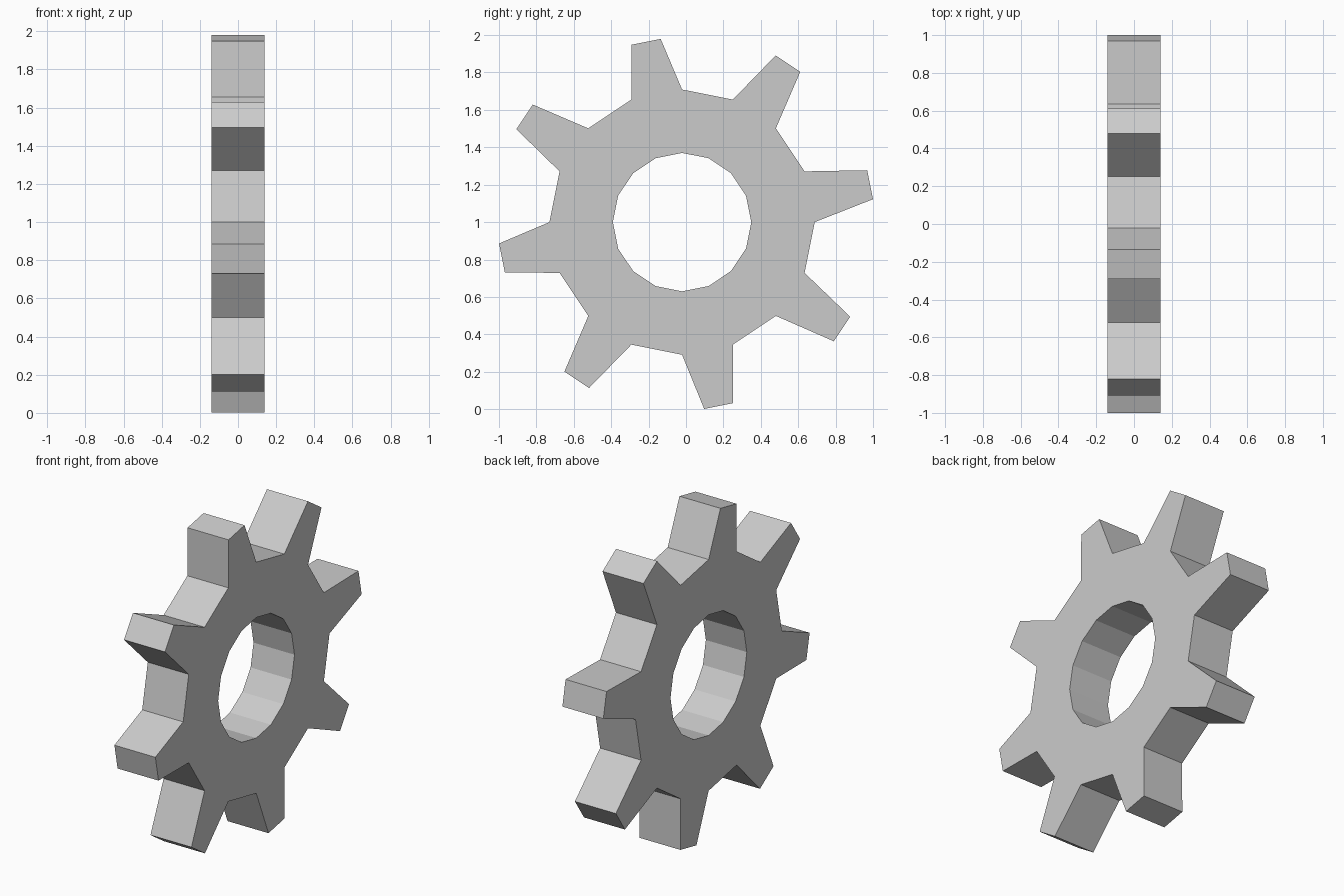
import bpy, bmesh
from math import cos, sin, radians

if "Cube" in bpy.data.objects:
    bpy.data.objects.remove(bpy.data.objects["Cube"])

CY, CZ = -0.021, 1.0          # gear axis
HALF = 0.139                  # half thickness
HOLE_R, ROOT_R = 0.37, 0.709
TIP_HALF = 0.079              # half width of a tooth tip
# Tip radius of each tooth, counter-clockwise from 11.25 degrees
TIP_R = [1.028, 1.022, 0.986, 1.016, 0.985, 1.017, 1.0055, 1.0315]


def ring(bm, x, r):
    return [bm.verts.new((x, CY + r * cos(radians(22.5 * i)),
                          CZ + r * sin(radians(22.5 * i)))) for i in range(16)]


def tips(bm, x):
    out = []
    for i, r in enumerate(TIP_R):
        a = radians(11.25 + 45 * i)
        d = (r * r - TIP_HALF ** 2) ** 0.5
        for s in (-TIP_HALF, TIP_HALF):
            out.append(bm.verts.new((x, CY + d * cos(a) - s * sin(a),
                                     CZ + d * sin(a) + s * cos(a))))
    return out


bm = bmesh.new()
hole, root, tip = [[f(bm, x, *a) for x in (-HALF, HALF)]
                   for f, a in ((ring, (HOLE_R,)), (ring, (ROOT_R,)), (tips, ()))]


def wall(loop, i, j):
    bm.faces.new((loop[0][i], loop[0][j], loop[1][j], loop[1][i]))


for i in range(16):
    j = (i + 1) % 16
    # Flat side faces of the body and the hole wall
    for s in (0, 1):
        bm.faces.new((hole[s][i], root[s][i], root[s][j], hole[s][j]))
    wall(hole, i, j)
    if i % 2:
        # Valley between teeth
        wall(root, i, j)
    else:
        # Tooth: side faces, tip and two flanks
        for s in (0, 1):
            bm.faces.new((root[s][i], tip[s][i], tip[s][j], root[s][j]))
        wall(tip, i, j)
        for k in (i, j):
            bm.faces.new((root[0][k], tip[0][k], tip[1][k], root[1][k]))

bmesh.ops.recalc_face_normals(bm, faces=bm.faces)
mesh = bpy.data.meshes.new("gear")
bm.to_mesh(mesh)
bm.free()
bpy.context.collection.objects.link(bpy.data.objects.new("gear", mesh))
